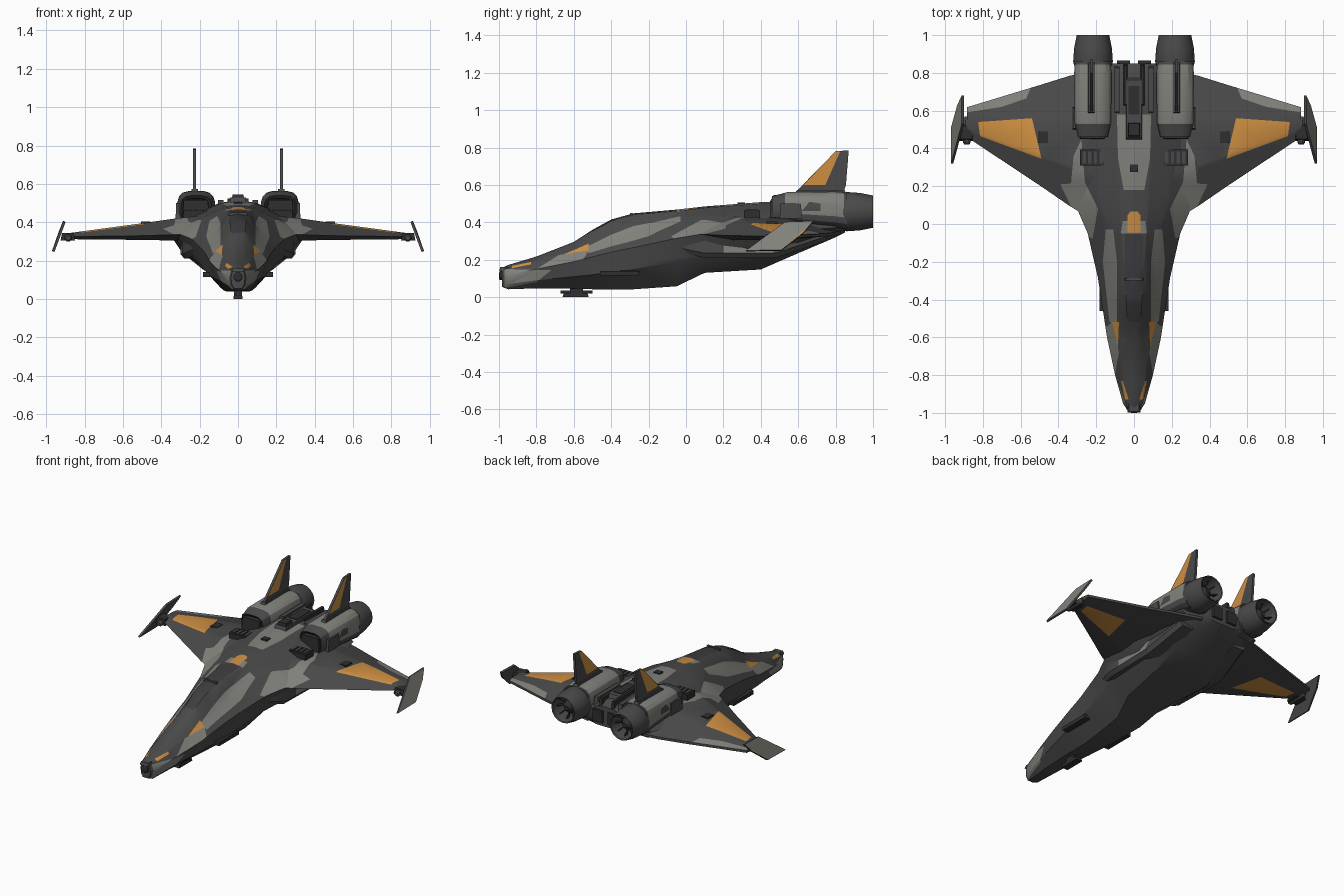
import bpy, bmesh, math
from mathutils import Vector

if "Cube" in bpy.data.objects:
    bpy.data.objects.remove(bpy.data.objects["Cube"])

# Materials
COLOURS = [("dark_grey", (.068, .068, .068)), ("light_grey", (.225, .225, .205)),
           ("orange", (.62, .275, .055)), ("near_black", (.028, .028, .03)),
           ("canopy_grey", (.047, .047, .05))]
MATS = []
for n, c in COLOURS:
    m = bpy.data.materials.new(n)
    m.diffuse_color = (*c, 1)
    m.use_nodes = True
    m.node_tree.nodes["Principled BSDF"].inputs["Base Color"].default_value = m.diffuse_color
    MATS.append(m)
DARK, LIGHT, ORANGE, BLACK, GLASS = range(5)


def finish(name, bm, mirror=True, mat=None, angle=28):
    if mat is not None:
        for f in bm.faces:
            f.material_index = mat
    me = bpy.data.meshes.new(name)
    bm.to_mesh(me)
    bm.free()
    for m in MATS:
        me.materials.append(m)
    me.shade_smooth()
    me.set_sharp_from_angle(angle=math.radians(angle))
    ob = bpy.data.objects.new(name, me)
    bpy.context.collection.objects.link(ob)
    if mirror:
        ob.modifiers.new("mirror", 'MIRROR').use_axis[0] = True
    return ob


def loft(rings, closed=True, caps=True):
    bm = bmesh.new()
    vs = [[bm.verts.new(p) for p in r] for r in rings]
    n = len(rings[0])
    for a, b in zip(vs, vs[1:]):
        for j in range(n if closed else n - 1):
            k = (j + 1) % n
            bm.faces.new((a[j], a[k], b[k], b[j]))
    if caps:
        bm.faces.new(vs[0][::-1])
        bm.faces.new(vs[-1])
    if closed:
        bmesh.ops.recalc_face_normals(bm, faces=bm.faces[:])
    bm.normal_update()
    return bm


def paint(bm, poly, mat, axes=(0, 1), test=lambda n: True):
    """Cut a convex outline into the surface and colour the inside."""
    def lift(p):
        v = Vector((0, 0, 0))
        v[axes[0]], v[axes[1]] = p
        return v
    pts = [lift(p) for p in poly]
    mid = sum(pts, Vector()) / len(pts)
    view = Vector((0, 0, 0))
    view[3 - sum(axes)] = 1
    planes = []

    def inside():
        return [f for f in bm.faces if test(f.normal) and
                all((f.calc_center_median() - c).dot(q) < 1e-6 for c, q in planes)]
    for a, b in zip(pts, pts[1:] + pts[:1]):
        q = (b - a).cross(view).normalized()
        if (mid - a).dot(q) > 0:
            q = -q
        fs = [f for f in bm.faces if test(f.normal) and all(
            min((v.co - c).dot(k) for v in f.verts) < 1e-5 for c, k in planes)]
        geom = list({v for f in fs for v in f.verts}) + list({e for f in fs for e in f.edges}) + fs
        bmesh.ops.bisect_plane(bm, geom=geom, dist=1e-5, plane_co=a, plane_no=q)
        bm.normal_update()
        planes.append((a, q))
    for f in inside():
        f.material_index = mat


def box(name, x, y, z, mat, mirror=True, taper=1.0):
    cx, cy = sum(x) / 2, sum(y) / 2
    def ring(h, t):
        return [(cx + (a - cx) * t, cy + (b - cy) * t, h)
                for a, b in ((x[0], y[0]), (x[1], y[0]), (x[1], y[1]), (x[0], y[1]))]
    return finish(name, loft([ring(z[0], 1), ring(z[1], taper)]), mirror, mat)


def plate(pts, off):
    off = Vector(off) / 2
    return loft([[Vector(p) - off for p in pts], [Vector(p) + off for p in pts]])


def tube(name, cx, cz, prof, mat, mirror=True, n=20, caps=True):
    rings = [[(cx + r * math.cos(i * math.tau / n), y, cz + r * math.sin(i * math.tau / n))
              for i in range(n)] for y, r in prof]
    return finish(name, loft(rings, True, caps), mirror, mat)


up = lambda n: n.z > .1
side = lambda n: n.x > .1
SHOULDER = [[(.19, .08), (.22, -.08), (.27, -.04), (.39, .21), (.26, .22)],
            [(.26, .22), (.39, .21), (.32, .36), (.31, .47), (.28, .47)]]

# Fuselage: y, top z, top half width, shoulder, chine, lower flank, bottom half width, bottom z
S = [(-.985, .155, .02, .03, .145, .036, .115, .034, .08, .02, .055),
     (-.95, .172, .022, .042, .155, .058, .12, .052, .07, .028, .042),
     (-.8, .217, .03, .062, .197, .10, .15, .085, .09, .04, .047),
     (-.6, .295, .032, .085, .25, .143, .19, .125, .11, .05, .047),
     (-.5, .36, .036, .093, .28, .158, .215, .142, .12, .055, .042),
     (-.4, .415, .042, .102, .315, .173, .24, .157, .135, .06, .04),
     (-.28, .448, .05, .11, .35, .192, .265, .175, .15, .07, .042),
     (-.05, .468, .062, .135, .41, .245, .315, .205, .19, .09, .058),
     (.1, .485, .075, .175, .43, .31, .34, .245, .215, .13, .13),
     (.4, .508, .09, .22, .445, .37, .36, .29, .24, .175, .148),
     (.6, .512, .09, .22, .445, .35, .36, .28, .29, .16, .235),
     (.8, .505, .085, .2, .43, .3, .37, .24, .345, .12, .32),
     (.85, .48, .07, .11, .44, .13, .41, .12, .375, .08, .345)]
bm = loft([[(0, y, zt), (wt, y, zt - .008), (xs, y, zs), (xc, y, zc), (xl, y, zl),
            (wb, y, zb), (0, y, zb)] for y, zt, wt, xs, zs, xc, zc, xl, zl, wb, zb in S], False)
paint(bm, [(0, -.52), (.03, -.52), (.05, -.28), (.05, -.05), (0, -.05)], GLASS, test=up)
paint(bm, [(0, -.05), (.07, -.05), (.06, .015), (0, .015)], LIGHT, test=up)
paint(bm, [(0, -.045), (.035, -.045), (.035, .045), (.02, .065), (0, .065)], ORANGE, test=up)
paint(bm, [(0, .18), (.055, .18), (.085, .35), (.09, .58), (0, .58)], LIGHT, test=up)
for p in SHOULDER:
    paint(bm, p, LIGHT, test=up)
paint(bm, [(.09, -.52), (.13, -.52), (.165, -.2), (.09, -.2)], LIGHT, test=up)
paint(bm, [(.09, -.2), (.165, -.2), (.15, -.03), (.11, -.03)], LIGHT, test=up)
paint(bm, [(.08, -.52), (.122, -.52), (.118, -.6), (.1, -.67), (.085, -.65)], ORANGE, test=up)
paint(bm, [(-.97, .05), (-.8, .08), (-.72, .145), (-.97, .15)], LIGHT, (1, 2), side)
paint(bm, [(-.8, .15), (-.55, .20), (-.52, .25), (-.68, .225)], LIGHT, (1, 2), side)
paint(bm, [(-.93, .155), (-.83, .175), (-.83, .188), (-.93, .168)], ORANGE, (1, 2), side)
finish("fuselage", bm)

# Main wings
W = [(.15, -.02, .83, .30, .345, .44), (.34, .095, .785, .305, .335, .418),
     (.50, .205, .735, .308, .33, .395), (.885, .46, .618, .312, .325, .343)]
bm = loft([[(x, a, zl), (x, a + (b - a) * .3, zt), (x, a + (b - a) * .65, zt),
            (x, b, zl + .01), (x, b, zl - .006), (x, a + (b - a) * .65, zb),
            (x, a + (b - a) * .25, zb)] for x, a, b, zb, zl, zt in W])
paint(bm, [(.825, .54), (.54, .56), (.49, .345), (.815, .465)], ORANGE)
paint(bm, [(.89, .63), (.54, .735), (.57, .665), (.70, .62), (.89, .59)], LIGHT, test=up)
for p in SHOULDER:
    paint(bm, p, LIGHT, test=up)
finish("wing", bm)

# Wing tip joints and canted winglets
box("wingtip_joint", (.85, .925), (.44, .53), (.305, .343), BLACK, taper=.8)
tube("wingtip_emitter", .885, .318, [(.42, .012), (.43, .02), (.55, .02), (.57, .01)], DARK, n=10)
bm = plate([(.963, .32, .247), (.963, .51, .25), (.93, .63, .345), (.906, .68, .405),
            (.906, .53, .40)], (.012, 0, .005))
for f in bm.faces:
    f.material_index = LIGHT if f.normal.x > .5 else DARK
paint(bm, [(.5, .24), (.53, .24), (.66, .35), (.63, .36)], ORANGE, (1, 2), lambda n: n.x > .5)
finish("winglet", bm)

# Engine nacelles: rounded octagons with an open intake
def oct_ring(y, w, z0, z1, cx=.218, n=16):
    cz, h = (z0 + z1) / 2, (z1 - z0) / 2
    f = lambda v: math.copysign(abs(v) ** .62, v)
    return [(cx + w * f(math.cos((i + .5) * math.tau / n)), y,
             cz + h * f(math.sin((i + .5) * math.tau / n))) for i in range(n)]
bm = loft([oct_ring(.56, .05, .44, .51), oct_ring(.47, .068, .425, .525), oct_ring(.46, .08, .41, .54),
           oct_ring(.54, .098, .395, .562), oct_ring(.8, .1, .37, .565),
           oct_ring(.86, .096, .36, .56)])
paint(bm, [(.1, .53), (.34, .53), (.34, .845), (.1, .845)], LIGHT, test=lambda n: n.z > -.2)
paint(bm, [(.1, .46), (.34, .46), (.34, .56), (.1, .56)], BLACK, test=lambda n: n.y < -.6)
paint(bm, [(.62, .46), (.72, .46), (.72, .50), (.66, .51)], DARK, (1, 2), side)
finish("engine_nacelle", bm)
box("nacelle_side_block", (.29, .325), (.5, .62), (.42, .5), DARK, taper=.9)
box("intake_block", (.15, .29), (.45, .5), (.42, .515), BLACK, taper=.9)

# Engine nozzles
tube("nozzle", .217, .457, [(.9, .03), (.9, .068), (.995, .08), (1, .086), (.93, .1),
                            (.86, .105), (.84, .1)], DARK, n=16)
tube("nozzle_core", .217, .457, [(.86, .055), (.93, .045), (.965, .015)], BLACK, n=12)
for i in range(8):
    a = i * math.tau / 8
    d = Vector((math.cos(a), 0, math.sin(a)))
    c = Vector((.217, .93, .457))
    finish("nozzle_vane", plate([c + d * .03, c + d * .072, c + d * .072 + Vector((0, .035, 0))],
                                (-.006 * d.z, 0, .006 * d.x)), mat=BLACK)

# Tail fins
bm = plate([(.226, .58, .555), (.226, .80, .78), (.226, .87, .785), (.226, .855, .60),
            (.226, .84, .555)], (.016, 0, 0))
paint(bm, [(.63, .60), (.785, .765), (.80, .78), (.825, .78), (.745, .60)], ORANGE, (1, 2),
      lambda n: abs(n.x) > .5)
finish("tail_fin", bm)
box("fin_base", (.208, .244), (.58, .86), (.55, .574), DARK, taper=.9)

# Dorsal spine with slot and rear ribs
box("dorsal_spine", (-.045, .045), (.44, .78), (.49, .528), DARK, False, .9)
box("spine_slot", (-.03, .03), (.58, .73), (.52, .532), BLACK, False)
box("spine_cap", (-.035, .035), (.46, .54), (.51, .545), BLACK, False, .8)
box("spine_port", (-.022, .022), (.275, .315), (.48, .506), BLACK, False)
box("rear_rib", (.035, .055), (.62, .85), (.46, .525), BLACK, taper=.9)
box("rear_side_rib", (.075, .105), (.58, .84), (.42, .515), DARK, taper=.9)
box("rear_exhaust", (.02, .09), (.84, .865), (.37, .45), BLACK)

# Vents in front of the engines and on the wings
box("shoulder_vent_bed", (.155, .285), (.31, .395), (.42, .462), BLACK)
for i in range(4):
    x = .165 + i * .03
    box("shoulder_vent_slat", (x, x + .018), (.32, .385), (.44, .468), DARK)
box("wing_vent", (.455, .505), (.43, .49), (.38, .404), BLACK)

# Lower intake pods beneath the wing roots
def pod_ring(y, a, b, z0, z1):
    return [(a, y, z0), (b - .02, y, z0), (b, y, z0 + .025), (b, y, z1), (a, y, z1)]
bm = loft([pod_ring(-.02, .15, .235, .235, .31), pod_ring(.1, .16, .29, .21, .33),
           pod_ring(.48, .16, .30, .21, .34), pod_ring(.75, .16, .26, .30, .36)])
paint(bm, [(.2, .22), (.45, .22), (.5, .28), (.2, .28)], LIGHT, (1, 2), lambda n: n.x > .8)
finish("lower_pod", bm)

# Flank recess, cheek plate and canopy ridge
box("flank_recess", (.14, .182), (-.46, -.25), (.115, .14), BLACK)
box("canopy_bow", (-.05, .05), (-.3, -.285), (.435, .45), DARK, False, .9)

# Nose sensor and chin gun
tube("nose_sensor", 0, .115, [(-1, .015), (-.995, .024), (-.95, .026)], BLACK, False, 12)
box("nose_lip", (-.034, .034), (-.998, -.95), (.14, .162), DARK, False, .8)
box("chin_mount", (-.02, .02), (-.62, -.55), (.02, .06), BLACK, False)
box("chin_gun", (-.024, .024), (-.66, -.52), (0, .022), BLACK, False, .9)
tube("chin_barrel", 0, .028, [(-.67, .008), (-.5, .008)], DARK, False, 8)
